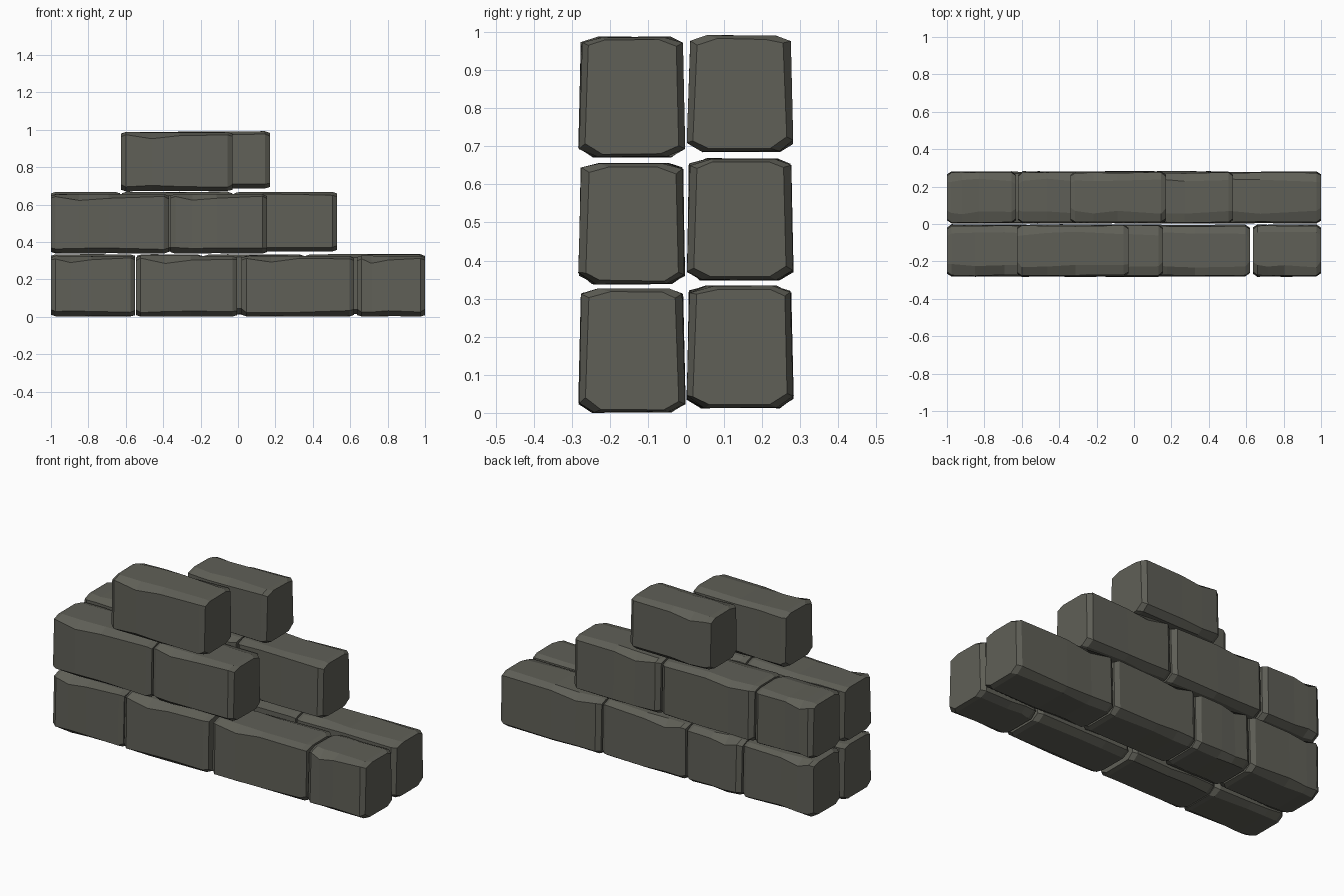
import bpy, bmesh, random

if "Cube" in bpy.data.objects:
    bpy.data.objects.remove(bpy.data.objects["Cube"])

random.seed(7)

stone = bpy.data.materials.new("dark_stone")
stone.diffuse_color = (0.115, 0.115, 0.095, 1)
stone.use_nodes = True
stone.node_tree.nodes["Principled BSDF"].inputs["Base Color"].default_value = stone.diffuse_color


def ring_profile(y0, y1, z0, z1, side, end, chip):
    """Eight-sided chamfered cross-section, slightly hand-hewn."""
    j = lambda a: random.uniform(0, a)
    iy = 0.017 if end else 0.0      # end faces are drawn in
    iz = 0.008 if end else 0.0
    a, b = y0 + iy, y1 - iy
    lo, hi = z0 + iz, z1 - iz
    f, r = (chip, 0.0) if side < 0 else (0.0, chip)
    return [
        (a + 0.035 + j(0.015), lo + j(0.004)),
        (b - 0.035 - j(0.015), lo + j(0.004)),
        (b - j(0.004), lo + 0.022 + j(0.012)),
        (b - 0.006 - j(0.006), hi - 0.012 - j(0.01) - r),
        (b - 0.04 - j(0.02), hi - j(0.004)),
        (a + 0.05 + j(0.02), hi - j(0.004)),
        (a + 0.006 + j(0.006), hi - 0.012 - j(0.01) - f),
        (a + j(0.004), lo + 0.022 + j(0.012)),
    ]


def block(name, x0, x1, y0, y1, z0, z1, side):
    L = x1 - x0
    t = random.uniform(0.2, 0.3)
    stations = [
        (x0, True, 0), (x0 + 0.025, False, 0),
        (x0 + L * t, False, 0.02), (x0 + L * (t + 0.25), False, 0.003),
        (x1 - 0.025, False, 0), (x1, True, 0),
    ]
    bm = bmesh.new()
    rings = []
    for x, end, chip in stations:
        ring = ring_profile(y0, y1, z0, z1, side, end, chip)
        rings.append([bm.verts.new((x, y, z)) for y, z in ring])
    for p, q in zip(rings, rings[1:]):
        for i in range(8):
            k = (i + 1) % 8
            bm.faces.new((p[i], p[k], q[k], q[i]))
    bm.faces.new(rings[0])
    bm.faces.new(rings[-1])
    bmesh.ops.recalc_face_normals(bm, faces=bm.faces)
    me = bpy.data.meshes.new(name)
    bm.to_mesh(me)
    bm.free()
    me.materials.append(stone)
    ob = bpy.data.objects.new(name, me)
    bpy.context.collection.objects.link(ob)


# Each course: bottom, top and the spans of its blocks along x
front = [
    (0.000, 0.327, [(-1, -0.55), (-0.545, -0.005), (0.02, 0.62), (0.635, 1)]),
    (0.337, 0.657, [(-1, -0.37), (-0.36, 0.155)]),
    (0.670, 0.989, [(-0.625, -0.03)]),
]
back = [
    (0.012, 0.335, [(-1, -0.55), (-0.54, -0.19), (-0.18, 0.35), (0.36, 1)]),
    (0.347, 0.669, [(-1, -0.63), (-0.62, -0.03), (-0.02, 0.53)]),
    (0.684, 0.992, [(-0.34, 0.17)]),
]

for row, courses, ya, yb, side in (("front", front, -0.283, -0.001, -1),
                                   ("back", back, 0.001, 0.283, 1)):
    for c, (z0, z1, spans) in enumerate(courses):
        for n, (x0, x1) in enumerate(spans):
            block(f"{row}_block_course{c + 1}_{n + 1}", x0, x1, ya, yb, z0, z1, side)
